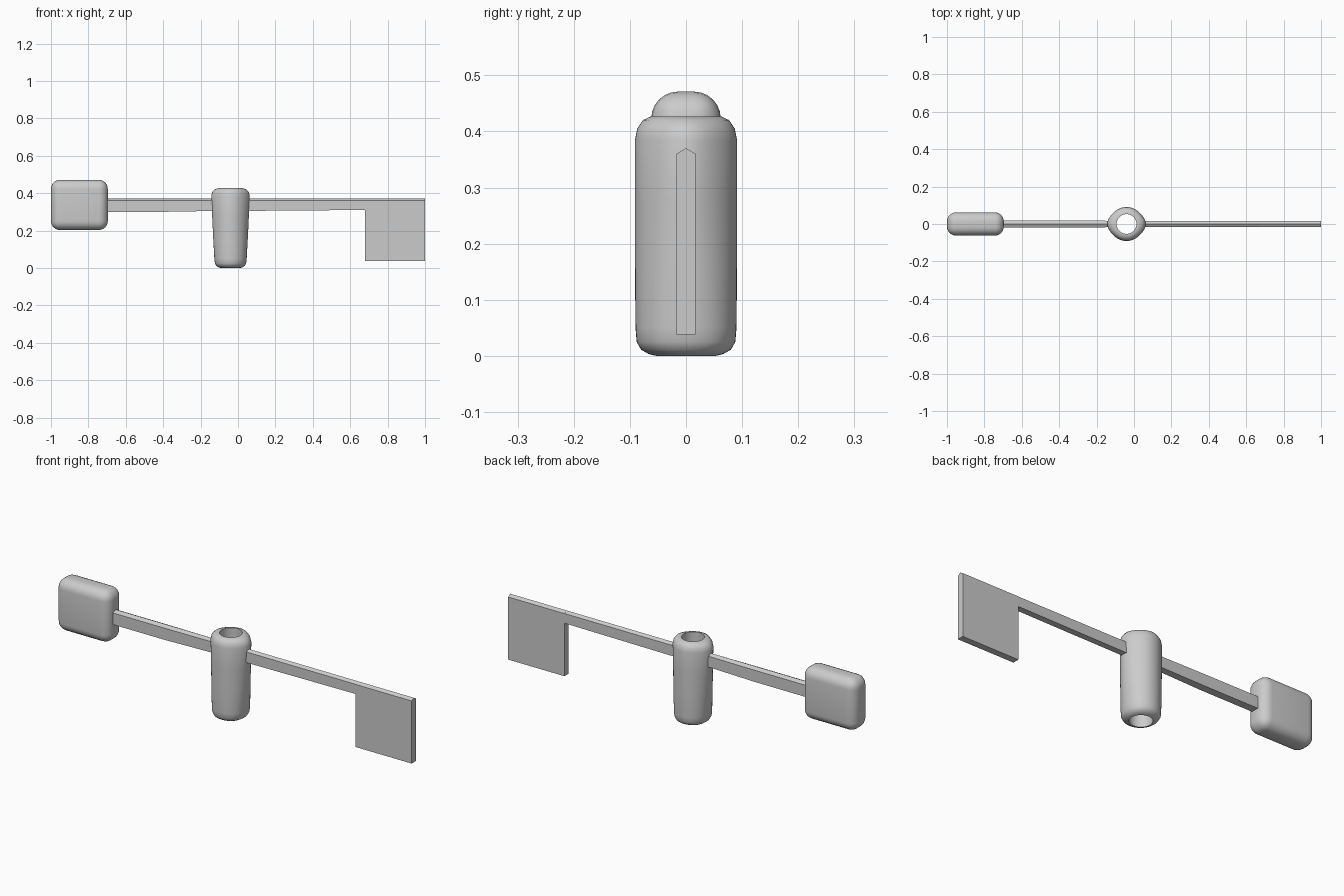
import bpy, bmesh, math

if "Cube" in bpy.data.objects:
    bpy.data.objects.remove(bpy.data.objects["Cube"])

HUB_X = -0.04


def finish(name, bm, angle=35):
    bmesh.ops.recalc_face_normals(bm, faces=bm.faces[:])
    me = bpy.data.meshes.new(name)
    bm.to_mesh(me)
    bm.free()
    ob = bpy.data.objects.new(name, me)
    bpy.context.collection.objects.link(ob)
    bpy.ops.object.select_all(action='DESELECT')
    ob.select_set(True)
    bpy.context.view_layer.objects.active = ob
    bpy.ops.object.shade_smooth_by_angle(angle=math.radians(angle))
    return ob


def loft(name, rings, cap=True, closed=False, angle=35):
    """Skin a list of matching vertex rings."""
    bm = bmesh.new()
    vs = [[bm.verts.new(p) for p in ring] for ring in rings]
    pairs = list(zip(vs, vs[1:])) + ([(vs[-1], vs[0])] if closed else [])
    for a, b in pairs:
        n = len(a)
        for i in range(n):
            j = (i + 1) % n
            bm.faces.new((a[i], a[j], b[j], b[i]))
    if cap:
        bm.faces.new(vs[0])
        bm.faces.new(vs[-1])
    return finish(name, bm, angle)


def ridged_bar(name, *stations):
    """Bar along x with a ridged top; station = (x, half width, bottom, top)."""
    rings = [[(x, -w, b), (x, w, b), (x, w, t - 0.01), (x, 0, t), (x, -w, t - 0.01)]
             for x, w, b, t in stations]
    return loft(name, rings)


# Hub: hollow lathed sleeve, swelling sideways where the arms join
profile = [(0.053, 0.0), (0.066, 0.003), (0.08, 0.011), (0.088, 0.025), (0.09, 0.05),
           (0.091, 0.16), (0.091, 0.28), (0.091, 0.385), (0.087, 0.405),
           (0.077, 0.42), (0.062, 0.427), (0.053, 0.427)]
SEG = 48
rings = []
for k, (r, z) in enumerate(profile):
    ring = []
    for s in range(SEG):
        a = 2 * math.pi * s / SEG
        c = math.cos(a)
        swell = (-0.006 + 0.018 * min(1, z / 0.38)) * abs(c) ** 5 * max(0, (r - 0.055) / 0.036)
        ring.append((HUB_X + (r + swell) * c, r * math.sin(a), z))
    rings.append(ring)
loft("hub_sleeve", rings, cap=False, closed=True, angle=50)

# Left arm, reaching into the counterweight
ridged_bar("left_arm", (-0.74, 0.02, 0.30, 0.37), (-0.40, 0.02, 0.30, 0.37),
           (-0.118, 0.017, 0.305, 0.37))

# Right arm and the flat blade hanging from its end
ridged_bar("right_arm", (0.04, 0.016, 0.305, 0.37), (0.68, 0.016, 0.31, 0.37))
ridged_bar("blade", (0.68, 0.017, 0.038, 0.37), (1.0, 0.017, 0.038, 0.37))

# Rounded counterweight block
bm = bmesh.new()
bmesh.ops.create_cube(bm, size=1)
for v in bm.verts:
    v.co = (-0.848 + v.co.x * 0.304, v.co.y * 0.124, 0.337 + v.co.z * 0.268)
bmesh.ops.bevel(bm, geom=bm.edges[:], offset=0.048, segments=6, profile=0.5, affect='EDGES')
finish("counterweight_block", bm, 40)
